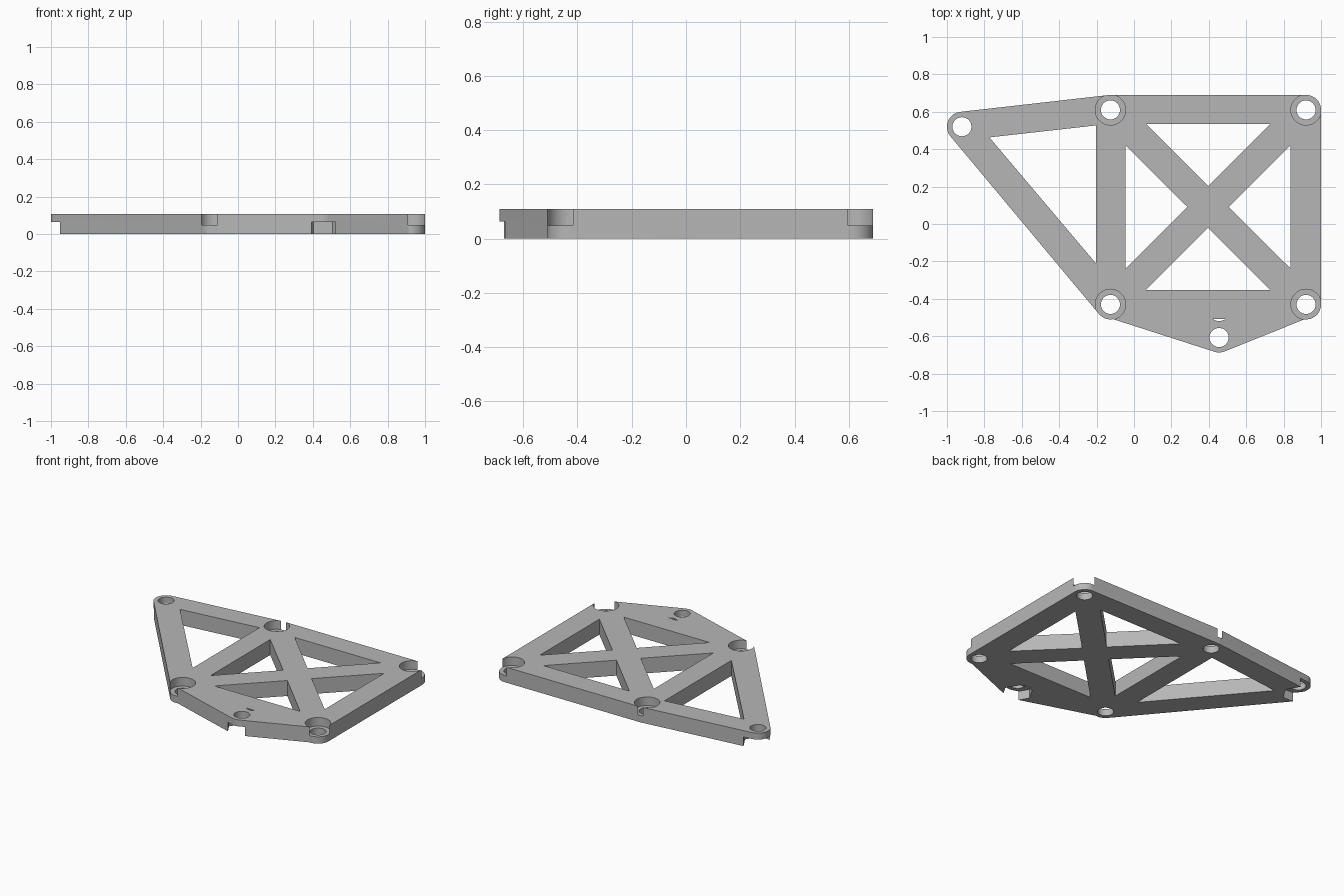
import bpy
from math import sin, cos, radians

cube = bpy.data.objects.get("Cube")
if cube:
    bpy.data.objects.remove(cube, do_unlink=True)

TOP = 0.108      # plate thickness
R = 0.08         # rounded corner radius
HOLE = 0.051
wing = (-0.92, 0.52)
back_mid, back_left = (-0.126, 0.61), (0.92, 0.61)
front_mid, front_left = (-0.126, -0.43), (0.92, -0.43)
tip = (0.455, -0.607)

grey = bpy.data.materials.new("plain grey")
grey.use_nodes = True
colour = (0.47, 0.47, 0.47, 1)
grey.diffuse_color = colour
grey.node_tree.nodes["Principled BSDF"].inputs["Base Color"].default_value = colour


def arc(centre, radius, start, end, steps):
    angles = [radians(start + (end - start) * i / steps) for i in range(steps + 1)]
    return [(centre[0] + radius * cos(a), centre[1] + radius * sin(a)) for a in angles]


def circle(centre, radius, sides=64):
    return arc(centre, radius, 0, 360, sides)[:-1]


def prism(name, outline, low, high):
    """Extrude a counter-clockwise outline between two heights."""
    n = len(outline)
    verts = [(x, y, z) for z in (low, high) for x, y in outline]
    faces = [tuple(reversed(range(n))), tuple(range(n, 2 * n))]
    faces += [(i, (i + 1) % n, n + (i + 1) % n, n + i) for i in range(n)]
    mesh = bpy.data.meshes.new(name)
    mesh.from_pydata(verts, [], faces)
    mesh.materials.append(grey)
    obj = bpy.data.objects.new(name, mesh)
    bpy.context.collection.objects.link(obj)
    return obj


# Plate outline, counter-clockwise from the back left corner
outline = (arc(back_left, R, 0, 90, 16)
           + arc(back_mid, R, 90, 96.5, 2)
           + arc(wing, R, 96.5, 219.9, 22)
           + arc(front_mid, R, 219.9, 280, 11)
           + arc(tip, R, 252, 291, 8)
           + arc(front_left, R, 264, 360, 17)[:-1] + [(1.0, front_left[1])])
plate = prism("bracket_plate", outline, 0, TOP)
bpy.context.view_layer.objects.active = plate
plate.select_set(True)


def cut(shape, low=-0.05, high=TOP + 0.05):
    cutter = prism("cutter", shape, low, high)
    cutter.hide_render = True
    mod = plate.modifiers.new("cut", "BOOLEAN")
    mod.operation = "DIFFERENCE"
    mod.solver = "EXACT"
    mod.object = cutter
    bpy.ops.object.modifier_apply(modifier=mod.name)
    bpy.data.objects.remove(cutter, do_unlink=True)


# Triangular windows: wing, then the four between the cross braces
cut([(-0.773, 0.463), (-0.203, -0.211), (-0.203, 0.527)])
cx, cy = 0.396, 0.091
for s in (1, -1):
    cut([(cx + s * 0.110, cy), (cx + s * 0.441, cy - s * 0.329),
         (cx + s * 0.441, cy + s * 0.329)])
    cut([(cx, cy + s * 0.112), (cx + s * 0.332, cy + s * 0.444),
         (cx - s * 0.332, cy + s * 0.444)])

# Wide bores from above that break through the rounded corners
for centre in (back_mid, back_left, front_mid, front_left):
    cut(circle(centre, R + 0.0012), low=0.048)

# Hexagonal nut pockets from below
for centre in (wing, tip):
    cut(circle(centre, 0.1, 6), high=0.063)

# Bolt holes
for centre in (wing, back_mid, back_left, front_mid, front_left, tip):
    cut(circle(centre, HOLE, 48))

# Thin crescent slot behind the front tip
cut(arc((0.455, -0.461), 0.058, 232, 308, 8))

bpy.ops.object.shade_smooth_by_angle(angle=radians(25))
